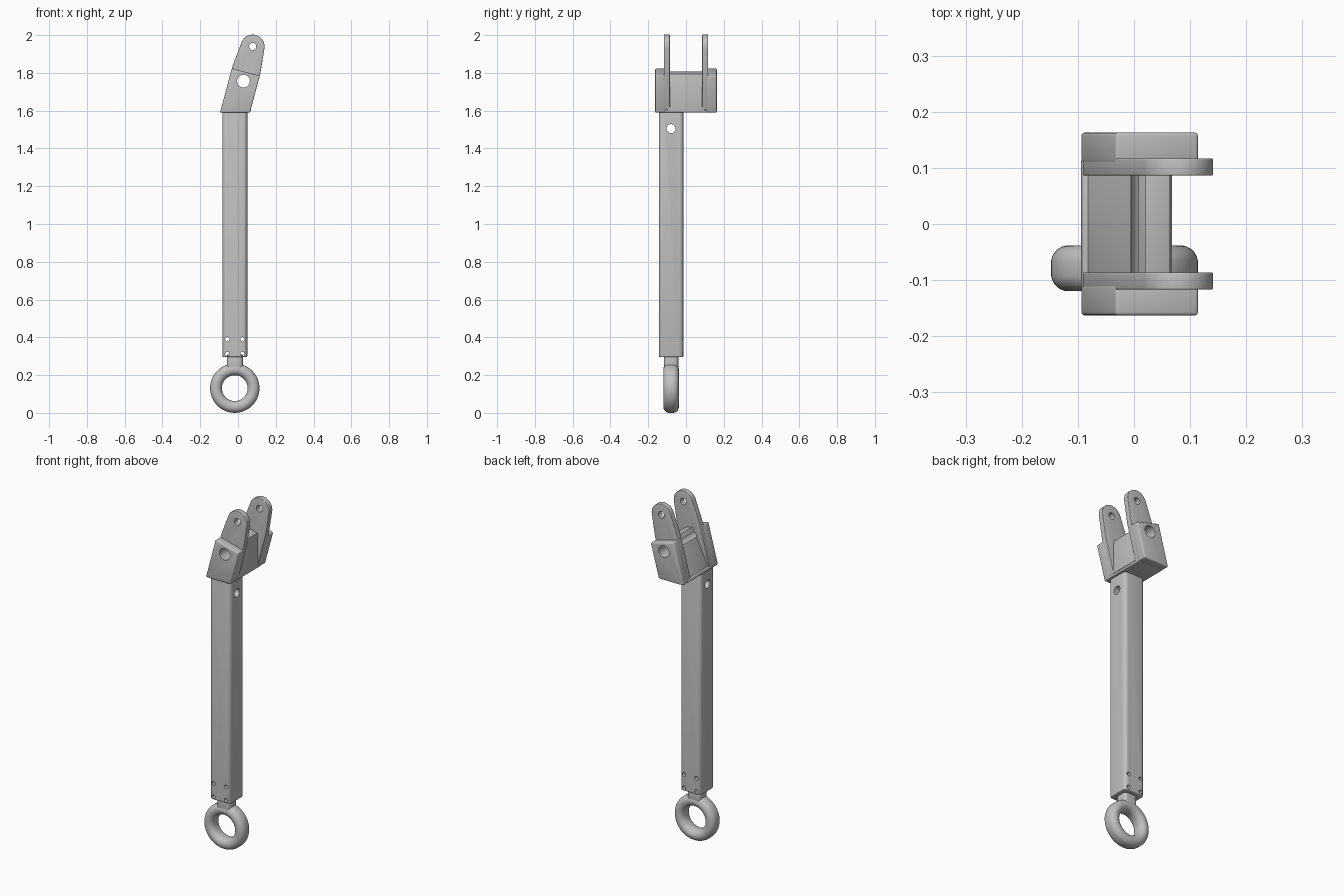
import bpy, bmesh, math
from mathutils import Vector, Matrix

cube = bpy.data.objects.get("Cube")
if cube:
    bpy.data.objects.remove(cube, do_unlink=True)

grey = bpy.data.materials.new("light_grey_metal")
grey.use_nodes = True
colour = (0.53, 0.53, 0.53, 1)
grey.diffuse_color = colour
grey.node_tree.nodes["Principled BSDF"].inputs["Base Color"].default_value = colour

TUBE_X, TUBE_Y = -0.017, -0.079   # axis of the tube and ring
TILT = math.radians(15)           # lean of the forked head
BASE = Vector((-0.016, 1.59))     # foot of the head in x, z
HALF = 0.0765                     # half width of the head


def finish(name, bm):
    bmesh.ops.recalc_face_normals(bm, faces=bm.faces)
    mesh = bpy.data.meshes.new(name)
    bm.to_mesh(mesh)
    bm.free()
    mesh.materials.append(grey)
    ob = bpy.data.objects.new(name, mesh)
    bpy.context.collection.objects.link(ob)
    return ob


def activate(ob):
    bpy.ops.object.select_all(action="DESELECT")
    ob.select_set(True)
    bpy.context.view_layer.objects.active = ob


def bevel(ob, width):
    mod = ob.modifiers.new("round_edges", "BEVEL")
    mod.width, mod.segments = width, 3
    mod.limit_method, mod.angle_limit = "ANGLE", math.radians(30)
    activate(ob)
    bpy.ops.object.modifier_apply(modifier=mod.name)


def prism(name, points, y0, y1, width):
    """Extrude an x-z outline along y and round its edges."""
    bm = bmesh.new()
    face = bm.faces.new([bm.verts.new((x, y0, z)) for x, z in points])
    grown = bmesh.ops.extrude_face_region(bm, geom=[face])["geom"]
    bmesh.ops.translate(bm, vec=(0, y1 - y0, 0),
                        verts=[v for v in grown if isinstance(v, bmesh.types.BMVert)])
    ob = finish(name, bm)
    bevel(ob, width)
    return ob


def rounded_box(name, size, centre, corner, rim):
    """Box with rounded upright corners and a fine rim at each end."""
    bm = bmesh.new()
    bmesh.ops.create_cube(bm, size=1, matrix=Matrix.Translation(centre) @ Matrix.Diagonal((*size, 1)))
    upright = [e for e in bm.edges if abs(e.verts[0].co.z - e.verts[1].co.z) > 1e-4]
    bmesh.ops.bevel(bm, geom=upright, offset=corner, segments=6, profile=0.5, affect="EDGES")
    ob = finish(name, bm)
    bevel(ob, rim)
    return ob


def drill(obs, centre, radius, axis):
    """Cut one round hole through all the given objects."""
    turn = Matrix.Rotation(math.pi / 2, 4, "X" if axis == "y" else "Y")
    bm = bmesh.new()
    bmesh.ops.create_cone(bm, cap_ends=True, segments=32, radius1=radius, radius2=radius,
                          depth=0.6, matrix=Matrix.Translation(centre) @ turn)
    cutter = finish("hole_cutter", bm)
    cutter.hide_render = True
    for ob in obs:
        mod = ob.modifiers.new("hole", "BOOLEAN")
        mod.operation, mod.solver, mod.object = "DIFFERENCE", "EXACT", cutter
        activate(ob)
        bpy.ops.object.modifier_apply(modifier=mod.name)
    bpy.data.objects.remove(cutter, do_unlink=True)


def head(v, u):
    """Point on the tilted head: v across, u along its axis."""
    return BASE + Vector((v * math.cos(TILT) + u * math.sin(TILT),
                          u * math.cos(TILT) - v * math.sin(TILT)))


def foot(v, z):
    """Point on a leaning side of the head at a given height."""
    return Vector((BASE.x + v / math.cos(TILT) + (z - BASE.y) * math.tan(TILT), z))


# Tube with its cross hole and four small pin holes
tube = rounded_box("tube", (0.132, 0.130, 1.30), (TUBE_X, TUBE_Y, 0.945), 0.022, 0.006)
drill([tube], (TUBE_X, TUBE_Y, 1.505), 0.024, "x")
for dx in (-0.04, 0.04):
    for z in (0.312, 0.39):
        drill([tube], (TUBE_X + dx, TUBE_Y, z), 0.011, "y")

# Neck between tube and ring
neck = rounded_box("neck", (0.085, 0.076, 0.09), (TUBE_X, TUBE_Y, 0.265), 0.02, 0.004)

# Lifting ring with an oblong section
bm = bmesh.new()
SEG, SIDES, MAJOR, MINOR = 64, 24, 0.0995, 0.0315
rows = []
for i in range(SEG):
    a = math.tau * i / SEG
    row = []
    for j in range(SIDES):
        b = math.tau * (j + 0.5) / SIDES
        r = MAJOR + MINOR * math.cos(b)
        y = MINOR * math.sin(b) + math.copysign(0.0095, math.sin(b))
        row.append(bm.verts.new((TUBE_X + r * math.cos(a), TUBE_Y + y, 0.131 + r * math.sin(a))))
    rows.append(row)
for i in range(SEG):
    for j in range(SIDES):
        k, m = (i + 1) % SEG, (j + 1) % SIDES
        bm.faces.new((rows[i][j], rows[k][j], rows[k][m], rows[i][m]))
ring = finish("ring", bm)

# Head: base plate, middle wedge, then cheek and lug on each side
plate = prism("head_base", [foot(-HALF, 1.59), foot(HALF, 1.59), foot(HALF, 1.606), foot(-HALF, 1.606)],
              -0.114, 0.114, 0.003)
wedge = prism("head_wedge", [(-0.085, 1.60), (0.068, 1.60), (0.064, 1.795), (0.02, 1.807)],
              -0.095, 0.095, 0.001)

cheek_outline = [foot(-HALF, 1.59), foot(HALF, 1.59), head(HALF, 0.222), head(-HALF, 0.222)]
edge = HALF - 0.0008
EYE, EYE_R = 0.362, 0.063
arc = [head(EYE_R * math.cos(t), EYE + EYE_R * math.sin(t))
       for t in (math.radians(6 + 168 * i / 24) for i in range(25))]
lug_outline = [foot(-edge, 1.592), foot(edge, 1.592), head(edge, 0.24), *arc, head(-edge, 0.24)]
forks = []
for side, word in ((-1, "front"), (1, "back")):
    cheek = prism(word + "_cheek", cheek_outline, side * 0.108, side * 0.163, 0.006)
    lug = prism(word + "_lug", lug_outline, side * 0.086, side * 0.117, 0.003)
    eye = head(0, EYE)
    drill([lug], (eye.x, 0, eye.y), 0.019, "y")
    forks += [cheek, lug]
pin = head(0, 0.172)
drill(forks + [wedge], (pin.x, 0, pin.y), 0.034, "y")

# Smooth shading with sharp edges kept
for ob in [tube, neck, ring, plate, wedge] + forks:
    activate(ob)
    bpy.ops.object.shade_smooth_by_angle(angle=math.radians(35))
